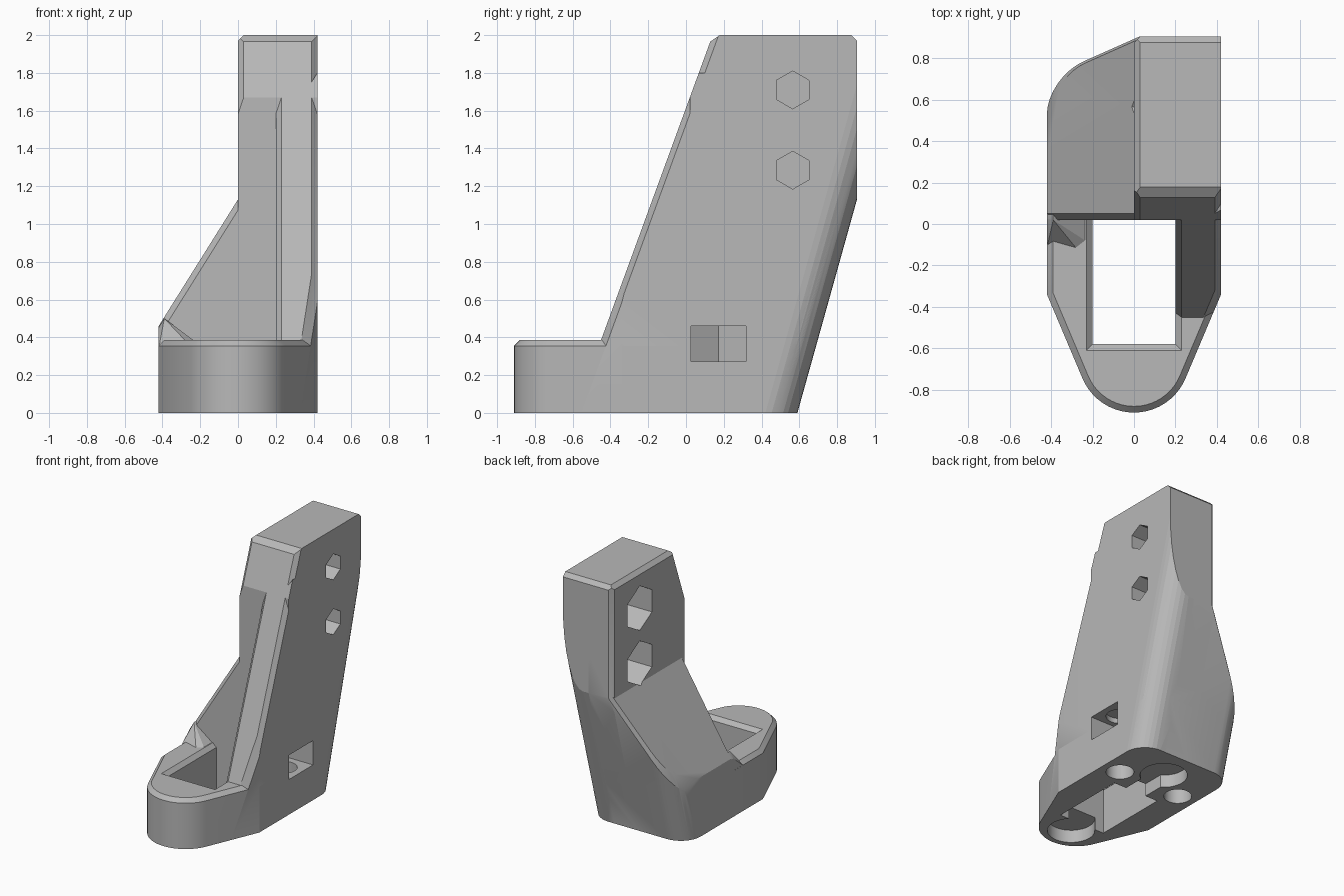
import bpy, bmesh, math
from mathutils import Vector

if "Cube" in bpy.data.objects:
    bpy.data.objects.remove(bpy.data.objects["Cube"])

mat = bpy.data.materials.new("light grey")
mat.diffuse_color = (0.48, 0.48, 0.48, 1)
mat.use_nodes = True
mat.node_tree.nodes["Principled BSDF"].inputs["Base Color"].default_value = mat.diffuse_color


def plane(n, p):
    n = Vector(n).normalized()
    return n, n.dot(Vector(p))


def chamfer(a, b, w=0.03):
    """Half space that trims the edge between two planes."""
    (n1, d1), (n2, d2) = a, b
    c = n1.dot(n2)
    k = 1 - c * c
    p = n1 * ((d1 - c * d2) / k) + n2 * ((d2 - c * d1) / k)
    m = (n1 + n2).normalized()
    return m, m.dot(p) - w * 0.707


def finish(name, bm):
    bmesh.ops.recalc_face_normals(bm, faces=bm.faces[:])
    me = bpy.data.meshes.new(name)
    bm.to_mesh(me)
    bm.free()
    me.materials.append(mat)
    ob = bpy.data.objects.new(name, me)
    bpy.context.collection.objects.link(ob)
    return ob


def solid(name, planes):
    """Convex part bounded by half spaces."""
    bm = bmesh.new()
    bmesh.ops.create_cube(bm, size=8)
    for n, d in planes:
        bmesh.ops.bisect_plane(bm, geom=bm.verts[:] + bm.edges[:] + bm.faces[:], dist=1e-5,
                               plane_co=n * d, plane_no=n, clear_outer=True)
        rim = [e for e in bm.edges if e.is_boundary]
        if rim:
            bmesh.ops.holes_fill(bm, edges=rim, sides=0)
    bmesh.ops.remove_doubles(bm, verts=bm.verts[:], dist=1e-4)
    return finish(name, bm)


def loft(name, rings):
    """Stack of rings with equal point counts, capped at both ends."""
    bm = bmesh.new()
    vs = [[bm.verts.new(p) for p in r] for r in rings]
    k = len(vs[0])
    for a, b in zip(vs, vs[1:]):
        for i in range(k):
            bm.faces.new((a[i], a[(i + 1) % k], b[(i + 1) % k], b[i]))
    bm.faces.new(vs[0])
    bm.faces.new(vs[-1])
    return finish(name, bm)


def round_cut(name, x, y, r, z0, z1, sides=32):
    ring = [(x + r * math.cos(i * math.tau / sides), y + r * math.sin(i * math.tau / sides)) for i in range(sides)]
    return loft(name, [[(u, v, z) for u, v in ring] for z in (z0, z1)])


def hex_cut(name, y, z, r, x0, x1):
    ring = [(y + r * math.sin(i * math.pi / 3), z + r * math.cos(i * math.pi / 3)) for i in range(6)]
    return loft(name, [[(x, u, v) for u, v in ring] for x in (x0, x1)])


def box(name, x0, x1, y0, y1, z0, z1):
    return loft(name, [[(x0, y0, z), (x1, y0, z), (x1, y1, z), (x0, y1, z)] for z in (z0, z1)])


def combine(ob, other, op):
    m = ob.modifiers.new(op, 'BOOLEAN')
    m.operation, m.solver, m.object = op, 'EXACT', other
    bpy.context.view_layer.objects.active = ob
    bpy.ops.object.modifier_apply(modifier=m.name)
    bpy.data.objects.remove(other)


def arc(cx, cy, r, a0, a1, n):
    return [(cx + r * math.cos(math.radians(a0 + (a1 - a0) * i / n)),
             cy + r * math.sin(math.radians(a0 + (a1 - a0) * i / n))) for i in range(n + 1)]


# Footprint: upright round nose, back leaning outwards
nose = [(-0.42, 0.42), (-0.42, -0.34)] + arc(0, -0.64, 0.27, -158, -22, 20) + [(0.42, -0.34), (0.42, 0.42)]
heel = arc(0.25, 0.42, 0.17, 0, 90, 8) + arc(-0.25, 0.42, 0.17, 90, 180, 8)


def walls(pts, up):
    out = []
    for a, b in zip(pts, pts[1:]):
        e = Vector((b[0] - a[0], b[1] - a[1], 0))
        out.append(plane(e.cross(Vector(up)), (a[0], a[1], 0)))
    return out


front = walls(nose, (0, 0, 1))
rear = walls(heel, (0, 0.279, 1))
left, taper, right = front[0], front[-2], front[-1]
floor = plane((0, 0, -1), (0, 0, 0))
back = plane((0, 1, 0), (0, 0.905, 0))
top = plane((0, 0, 1), (0, 0, 2))
deck = plane((0, 0, 1), (0, 0, 0.385))
slant = plane((0, -1.585, 0.58), (0, -0.45, 0.385))
inner = plane((0, -1, 0), (0, 0.02, 0))
slope = plane((-0.67, 0, 0.42), (-0.42, 0, 0.46))
post_left = plane((-1, 0, 0), (0, 0, 0))
wall_left = plane((-1, 0, 0), (0.2, 0, 0))
outline = front + rear + [floor, back]
slant_edges = [slant, chamfer(slant, right), chamfer(slant, taper)]
top_edges = [top, chamfer(top, slant), chamfer(top, back)]

# Base with chamfered rim and central well
body = solid("bracket_body", outline + [deck] + [chamfer(deck, f) for f in front])
well = loft("well_cutter", [[(x * (0.2 + g), y, z) for x, y in
            ((-1, -0.58 - g), (1, -0.58 - g), (1, 0.02 + g), (-1, 0.02 + g))]
            for z, g in ((-0.1, 0), (0.355, 0), (0.415, 0.06))])
combine(body, well, 'DIFFERENCE')

# Sloping left shoulder, upright post and right side wall
shoulder_trim = [chamfer(slope, r, 0.025) for r in rear if r[0].y > 0.1 and r[0].x < 0.01]
parts = [
    solid("left_shoulder", outline + [inner, slope, slant, top, chamfer(slope, inner)] + shoulder_trim),
    solid("post", outline + slant_edges + top_edges + [inner, post_left, chamfer(post_left, slant),
          chamfer(post_left, back), chamfer(post_left, top)]),
    solid("side_wall", outline + slant_edges + top_edges + [wall_left, chamfer(wall_left, slant)]),
]

# Small gusset between the shoulder and the base
bm = bmesh.new()
for p in ((-0.42, -0.115, 0.34), (-0.28, -0.115, 0.384), (-0.235, -0.08, 0.384), (-0.235, 0.05, 0.384),
          (-0.42, 0.05, 0.455), (-0.39, 0.05, 0.5), (-0.39, 0.02, 0.5), (-0.42, 0.02, 0.45),
          (-0.419, 0.05, 0.3), (-0.25, 0.05, 0.3), (-0.28, -0.08, 0.3)):
    bm.verts.new(p)
bmesh.ops.convex_hull(bm, input=bm.verts[:])
parts.append(finish("gusset", bm))
for p in parts:
    combine(body, p, 'UNION')

# Bolt holes through the post, wider on the left for nuts
for z in (1.285, 1.71):
    combine(body, hex_cut("bolt_cutter", 0.565, z, 0.1, -0.3, 0.6), 'DIFFERENCE')
    combine(body, hex_cut("nut_cutter", 0.565, z, 0.172, -0.15, 0.24), 'DIFFERENCE')

# Side nut pockets with screw holes from below
for s in (-1, 1):
    ring = [(0.6, 0.026), (0.6, 0.318), (0.184, 0.318), (0.1, 0.172), (0.184, 0.026)]
    pocket = loft("pocket_cutter", [[(s * x, y, z) for x, y in ring] for z in (0.272, 0.46)])
    combine(body, pocket, 'DIFFERENCE')
    combine(body, round_cut("screw_cutter", s * 0.27, 0.165, 0.1, -0.1, 0.5), 'DIFFERENCE')

# Shallow round recesses and slot under the base
combine(body, round_cut("rear_recess_cutter", 0, 0.33, 0.17, -0.1, 0.1), 'DIFFERENCE')
combine(body, round_cut("front_recess_cutter", 0, -0.7, 0.17, -0.1, 0.1), 'DIFFERENCE')
combine(body, box("slot_cutter", -0.09, 0.09, -0.05, 0.3, -0.1, 0.1), 'DIFFERENCE')

# Smooth rounded corners, crisp edges elsewhere
bpy.ops.object.select_all(action='DESELECT')
body.select_set(True)
bpy.context.view_layer.objects.active = body
bpy.ops.object.shade_smooth_by_angle(angle=math.radians(25))
